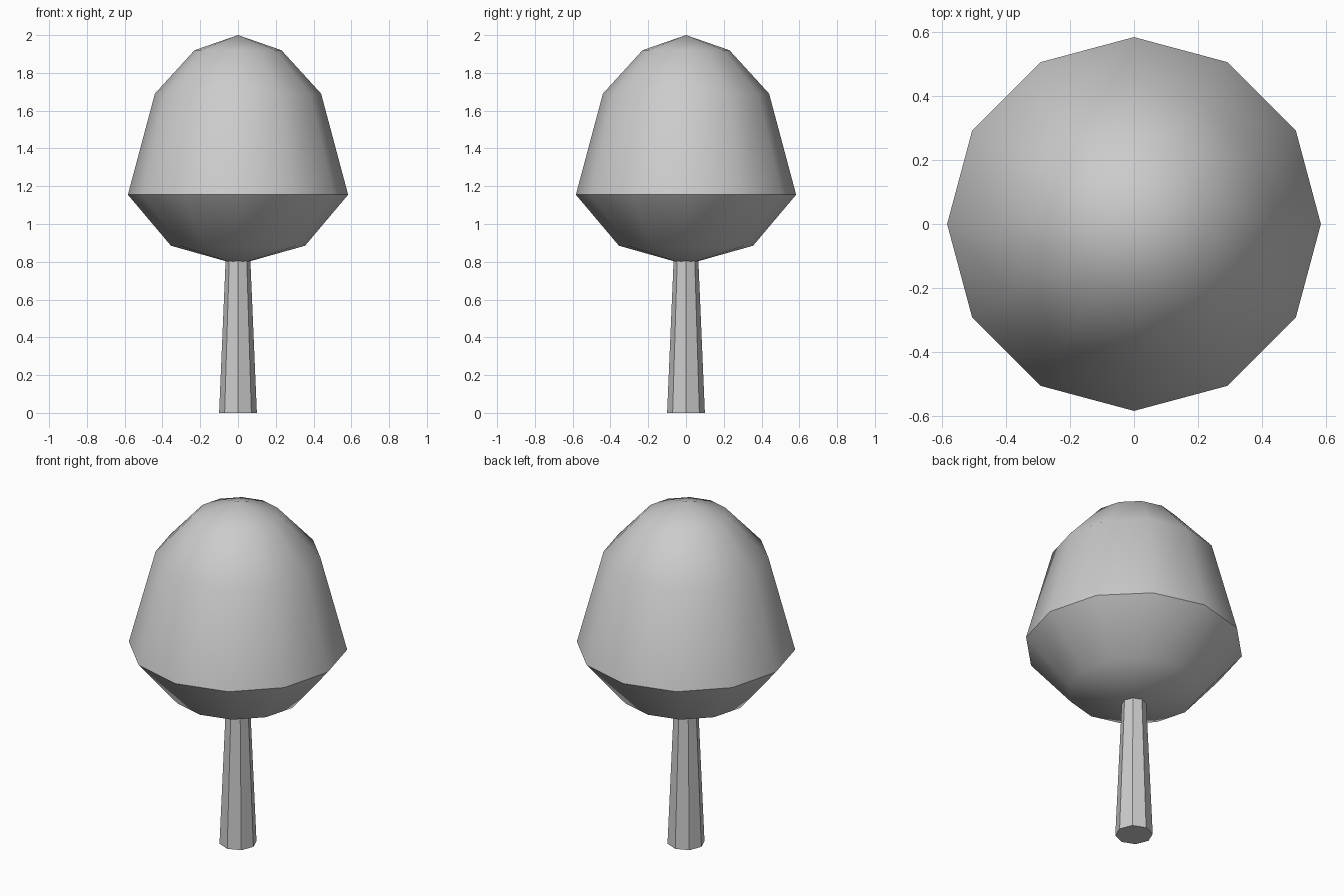
import bpy, math

cube = bpy.data.objects.get("Cube")
if cube:
    bpy.data.objects.remove(cube, do_unlink=True)

grey = bpy.data.materials.new("plain_grey")
grey.use_nodes = True
COLOUR = (0.6, 0.6, 0.6, 1.0)
grey.diffuse_color = COLOUR
grey.node_tree.nodes["Principled BSDF"].inputs["Base Color"].default_value = COLOUR


def lathe(name, profile, sides):
    """Turn (radius, z) points, listed bottom to top, around the z axis."""
    verts, rings, faces = [], [], []
    for radius, z in profile:
        count = sides if radius > 0 else 1
        rings.append([len(verts) + i for i in range(count)])
        for i in range(count):
            a = math.tau * i / sides
            verts.append((radius * math.cos(a), radius * math.sin(a), z))
    for low, high in zip(rings, rings[1:]):
        for i in range(sides):
            j = (i + 1) % sides
            if len(low) == 1:
                faces.append((low[0], high[j], high[i]))
            elif len(high) == 1:
                faces.append((low[i], low[j], high[0]))
            else:
                faces.append((low[i], low[j], high[j], high[i]))
    # Cap open ends
    if len(rings[0]) > 1:
        faces.append(rings[0][::-1])
    if len(rings[-1]) > 1:
        faces.append(rings[-1])
    mesh = bpy.data.meshes.new(name)
    mesh.from_pydata(verts, [], faces)
    mesh.materials.append(grey)
    obj = bpy.data.objects.new(name, mesh)
    bpy.context.collection.objects.link(obj)
    return obj


# Tapered eight-sided trunk, flat shaded
trunk = lathe("trunk", [(0.1, 0), (0.065, 0.82)], 8)

# Rounded twelve-sided crown, smooth except for its lower rim
crown = lathe("crown", [(0, 0.785), (0.355, 0.885), (0.583, 1.155),
                        (0.44, 1.69), (0.23, 1.92), (0, 2.0)], 12)
bpy.ops.object.select_all(action="DESELECT")
crown.select_set(True)
bpy.context.view_layer.objects.active = crown
bpy.ops.object.shade_smooth_by_angle(angle=math.radians(40))
